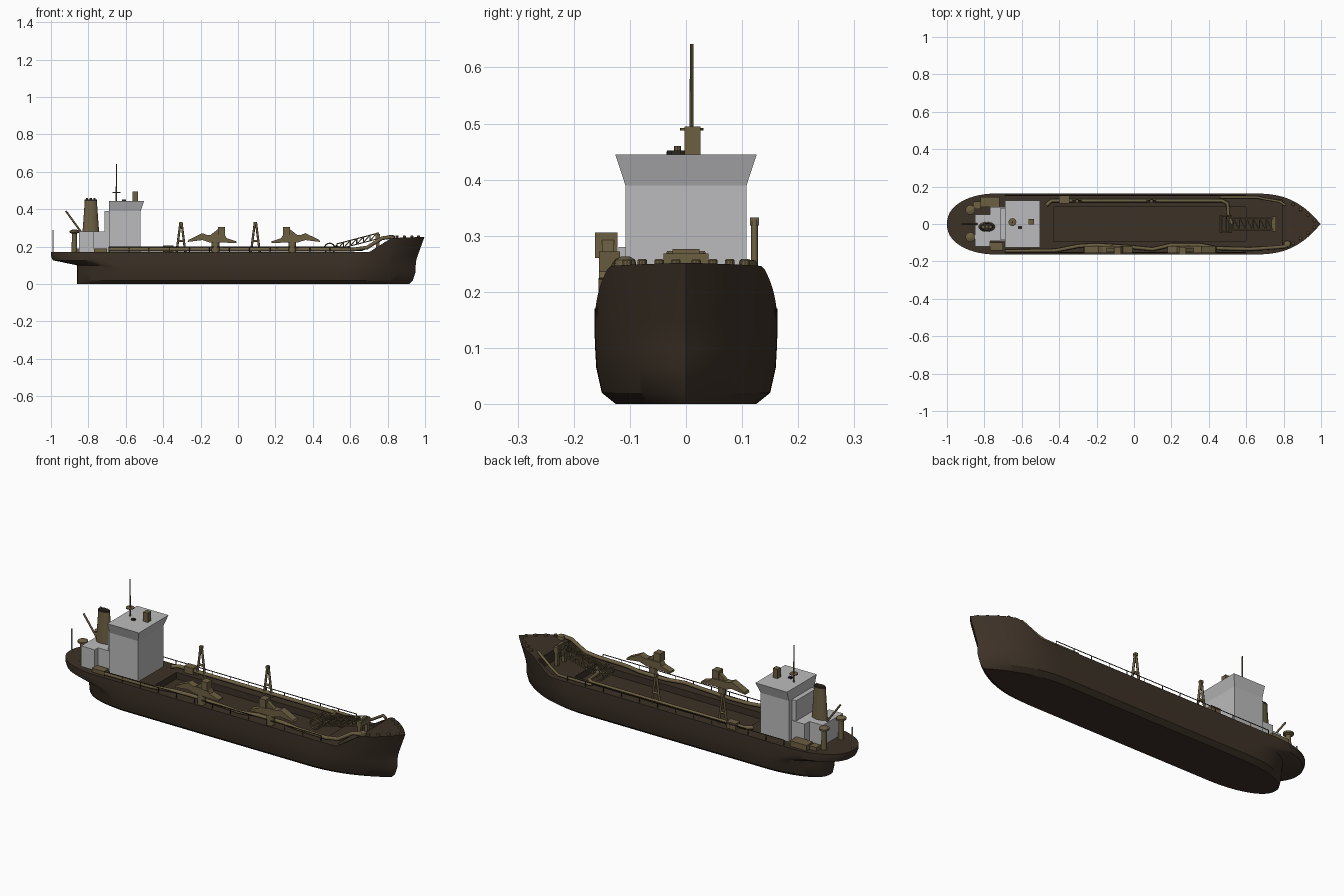
import bpy, bmesh, math
from mathutils import Vector

if "Cube" in bpy.data.objects:
    bpy.data.objects.remove(bpy.data.objects["Cube"])

def material(name, rgb):
    m = bpy.data.materials.new(name)
    m.diffuse_color = (*rgb, 1)
    m.use_nodes = True
    m.node_tree.nodes["Principled BSDF"].inputs["Base Color"].default_value = m.diffuse_color
    return m

BROWN = material("hull brown", (0.046, 0.031, 0.020))
KHAKI = material("fitting khaki", (0.150, 0.115, 0.055))
GREY = material("house grey", (0.50, 0.50, 0.51))
DARK = material("soot dark", (0.025, 0.020, 0.015))

def finish(name, bm, mat, smooth=None):
    bmesh.ops.remove_doubles(bm, verts=bm.verts, dist=1e-5)
    bmesh.ops.recalc_face_normals(bm, faces=bm.faces)
    me = bpy.data.meshes.new(name)
    bm.to_mesh(me)
    bm.free()
    me.materials.append(mat)
    ob = bpy.data.objects.new(name, me)
    bpy.context.collection.objects.link(ob)
    if smooth:
        bpy.ops.object.select_all(action='DESELECT')
        ob.select_set(True)
        bpy.context.view_layer.objects.active = ob
        bpy.ops.object.shade_smooth_by_angle(angle=math.radians(smooth))
    return ob

def loft(name, rings, mat, smooth=None):
    """Skin a list of equal-length closed rings and cap both ends."""
    bm = bmesh.new()
    vs = [[bm.verts.new(p) for p in r] for r in rings]
    n = len(rings[0])
    for a, b in zip(vs, vs[1:]):
        for i in range(n):
            bm.faces.new((a[i], a[(i + 1) % n], b[(i + 1) % n], b[i]))
    bm.faces.new(vs[0])
    bm.faces.new(vs[-1])
    return finish(name, bm, mat, smooth)

def rect(x0, x1, y0, y1, z):
    return [(x0, y0, z), (x1, y0, z), (x1, y1, z), (x0, y1, z)]

def box(name, x0, x1, y0, y1, z0, z1, mat):
    return loft(name, [rect(x0, x1, y0, y1, z0), rect(x0, x1, y0, y1, z1)], mat)

def prism(name, pts, y0, y1, mat):
    return loft(name, [[(x, y, z) for x, z in pts] for y in (y0, y1)], mat)

def turned(name, x, y, prof, mat, n=16, sx=1.0):
    """Stack of circles (or ovals) from (radius, z) pairs."""
    return loft(name, [[(x + sx * r * math.cos(2 * math.pi * i / n),
                         y + r * math.sin(2 * math.pi * i / n), z) for i in range(n)]
                       for r, z in prof], mat, 35)

def tube(name, paths, r, mat, n=2):
    cu = bpy.data.curves.new(name, 'CURVE')
    cu.dimensions = '3D'
    cu.bevel_depth = r
    cu.bevel_resolution = n
    cu.use_fill_caps = True
    for pts in paths:
        sp = cu.splines.new('POLY')
        sp.points.add(len(pts) - 1)
        for q, p in zip(sp.points, pts):
            q.co = (*p, 1)
    cu.materials.append(mat)
    ob = bpy.data.objects.new(name, cu)
    bpy.context.collection.objects.link(ob)
    return ob

# Hull: lofted waterlines (z, stern x, bow x, half width, stern length, bow length, bow power)
LEVELS = [(0, -.86, .915, .125, .30, .42, 2.2), (.02, -.86, .935, .15, .28, .42, 2.4),
          (.065, -.86, .95, .16, .26, .40, 2.5), (.10, -.86, .95, .162, .22, .38, 2.6),
          (.127, -.99, .953, .163, .26, .37, 2.7), (.15, -1, .96, .163, .26, .36, 2.7),
          (None, -1, .997, .163, .26, .37, 2.8)]

def sheer(x):
    return .17 + .076 * min(1, max(0, (x - .70) / .12)) + .006 * max(0, (x - .82) / .18)

def waterline(z, xs, xb, w, ls, lb, p):
    pts = []
    for i in range(15):
        a = math.pi / 2 * i / 14
        pts.append((xs + ls * (1 - math.cos(a)), w * math.sin(a) ** .9))
    x0, x1 = xs + ls, xb - lb
    pts += [(x0 + (x1 - x0) * i / 8, w) for i in range(1, 8)]
    for i in range(25):
        t = i / 24
        pts.append((x1 + lb * t, w * (1 - t ** p)))
    return [(x, y, sheer(x) if z is None else z) for x, y in pts]

bm = bmesh.new()
rows = [waterline(*l) for l in LEVELS]
grid = {s: [[bm.verts.new((x, s * y, z)) for x, y, z in r] for r in rows] for s in (1, -1)}
n = len(rows[0])
for i in range(n - 1):
    for s in (1, -1):
        for a, b in zip(grid[s], grid[s][1:]):
            bm.faces.new((a[i], a[i + 1], b[i + 1], b[i]))
    for k in (0, -1):
        a, b = grid[1][k], grid[-1][k]
        bm.faces.new((a[i], a[i + 1], b[i + 1], b[i]))
hull = finish("hull", bm, BROWN, 30)

# Hopper recess and open well behind the forecastle
for nm, dims in (("hopper_cutter", (-.43, .60, -.09, .09, .135, .3)),
                 ("well_cutter", (.685, .79, -.132, .132, .168, .4))):
    c = box(nm, *dims, BROWN)
    c.hide_render = True
    mod = hull.modifiers.new(nm, 'BOOLEAN')
    mod.object, mod.operation, mod.solver = c, 'DIFFERENCE', 'EXACT'
    bpy.ops.object.select_all(action='DESELECT')
    bpy.context.view_layer.objects.active = hull
    hull.select_set(True)
    bpy.ops.object.modifier_apply(modifier=nm)
    bpy.data.objects.remove(c)

# Deckhouse and flared bridge
box("deckhouse", -.69, -.52, -.108, .108, .165, .39, GREY)
loft("bridge", [rect(-.69, -.52, -.108, .108, .39), rect(-.69, -.502, -.126, .126, .445)], GREY)
box("house_back", -.715, -.69, -.085, .085, .165, .39, GREY)
box("engine_casing", -.77, -.69, -.09, .09, .165, .28, GREY)
box("aft_casing", -.85, -.77, -.12, .05, .165, .28, GREY)

# Roof fittings
box("roof_locker", -.563, -.535, -.003, .026, .445, .495, KHAKI)
turned("radar_mast", -.65, .01, [(.004, .445), (.003, .642)], KHAKI, 8)
turned("mast_platform", -.65, .01, [(.021, .488), (.021, .492)], KHAKI)
box("roof_hatch", -.62, -.60, -.026, -.01, .445, .452, DARK)

# Funnel with dark top and exhausts
turned("funnel", -.787, -.015, [(.026, .28), (.019, .445)], KHAKI, 20, 1.7)
turned("funnel_top", -.787, -.015, [(.020, .445), (.019, .452)], DARK, 20, 1.7)
for i in (-1, 0, 1):
    turned("exhaust", -.787 + i * .02, -.015, [(.006, .45), (.006, .46)], KHAKI, 8)

# Stern fittings
tube("stern_crane", [[(-.84, 0, .28), (-.92, 0, .39)]], .005, KHAKI)
tube("flagpole", [[(-.99, 0, .165), (-.99, 0, .29)]], .003, GREY)
for y in (.075, -.07):
    turned("vent", -.875, y, [(.015, .165), (.013, .27), (.026, .275), (.026, .284), (.012, .291)], KHAKI)
box("stern_locker_port", -.82, -.72, .09, .145, .165, .20, KHAKI)
box("stern_locker_starboard", -.77, -.70, -.142, -.10, .165, .19, KHAKI)
box("stern_winch", -.86, -.82, .08, .12, .165, .19, KHAKI)
box("pipe_valve_box", -.40, -.345, .11, .15, .165, .205, KHAKI)

# Deck pipes along both sides
tube("starboard_pipe", [[(-.69, -.146, .185), (-.42, -.142, .185), (-.3, -.118, .185), (-.2, -.112, .185),
      (0, -.125, .185), (.1, -.135, .185), (.2, -.112, .185), (.35, -.112, .185), (.45, -.13, .185),
      (.62, -.134, .185), (.69, -.13, .195), (.77, -.124, .245), (.82, -.118, .252)]], .010, KHAKI)
tube("port_pipe", [[(-.47, .10, .187), (-.44, .125, .187), (.47, .125, .187), (.50, .11, .187),
      (.505, .03, .19), (.53, 0, .20)]], .010, KHAKI)
tube("port_forward_pipe", [[(.46, .143, .183), (.66, .143, .183), (.70, .134, .20), (.78, .12, .25),
      (.81, .10, .252)]], .007, KHAKI)
for s in (1, -1):
    tube("side_rail", [[(-.69, s * .152, .197), (.6, s * .152, .197)]] +
         [[(-.69 + i * .1075, s * .152, .165), (-.69 + i * .1075, s * .152, .197)] for i in range(13)],
         .0025, BROWN, 0)

# Port A-frames
for c in (-.305, .093):
    tube("a_frame", [[(c - .024, .122, .165), (c - .003, .122, .33)],
                     [(c + .024, .122, .165), (c + .003, .122, .33)],
                     [(c - .016, .122, .23), (c + .016, .122, .23)]], .006, KHAKI)
    box("a_frame_head", c - .008, c + .008, .114, .13, .318, .333, KHAKI)

# Starboard suction-pipe gantries, the second mirrored
for c, d in ((-.12, 1), (.29, -1)):
    turned("gantry_post", c, -.135, [(.021, .165), (.021, .225)], KHAKI)
    prof = [(-.15, .225), (-.145, .236), (-.07, .272), (-.045, .262), (.05, .262), (.06, .245),
            (.112, .228), (.112, .219), (.03, .222), (-.03, .222), (-.07, .235)]
    prism("gantry_arm", [(c + d * x, z) for x, z in prof], -.155, -.118, KHAKI)
    xs = sorted((c + d * .012, c + d * .05))
    box("gantry_winch", xs[0], xs[1], -.162, -.122, .26, .306, KHAKI)
    prism("gantry_brace", [(c + d * x, z) for x, z in ((-.03, .26), (.015, .26), (.015, .295))],
          -.15, -.128, KHAKI)

# Bow ladder truss: two lattice sides with cross ties
bars = []
def spot(t, y, up):
    return (.53 + .21 * t, y, .185 + .055 * t + up)
for s in (.032, -.032):
    for up in (0, .03):
        bars.append([spot(0, s, up), spot(1, s, up)])
    for i in range(6):
        bars.append([spot(i / 6, s, 0), spot((i + 1) / 6, s, .03)])
        bars.append([spot(i / 6, s, .03), spot(i / 6, s, 0)])
for i in range(7):
    bars.append([spot(i / 6, .032, .03), spot(i / 6, -.032, .03)])
    if i < 6:
        bars.append([spot(i / 6, .032, .03), spot((i + 1) / 6, -.032, .03)])
tube("bow_truss", bars, .003, KHAKI, 1)

# Hose reel at the truss foot
def hoop(y):
    return [(.49 + .028 * math.cos(a * math.pi / 8), y, .19 + .028 * math.sin(a * math.pi / 8)) for a in range(17)]
tube("hose_reel", [hoop(-.045), hoop(.045)] + [[a, b] for a, b in zip(hoop(-.045)[::2], hoop(.045)[::2])],
     .004, KHAKI, 1)

# Forecastle gear: coupling beam, legs, bollards
box("coupling_beam", .735, .76, -.04, .04, .24, .268, KHAKI)
box("coupling_top", .74, .755, -.024, .024, .268, .276, KHAKI)
for s in (1, -1):
    box("coupling_leg", .738, .757, s * .03 - .008, s * .03 + .008, .165, .245, KHAKI)
    for x, y in ((.85, .105), (.89, .078), (.93, .048), (.965, .018)):
        turned("bollard", x, s * y, [(.009, .243), (.009, .256), (.006, .259)], KHAKI, 10)
turned("anchor_winch", .82, -.108, [(.02, .24), (.018, .257), (.008, .263)], KHAKI)
